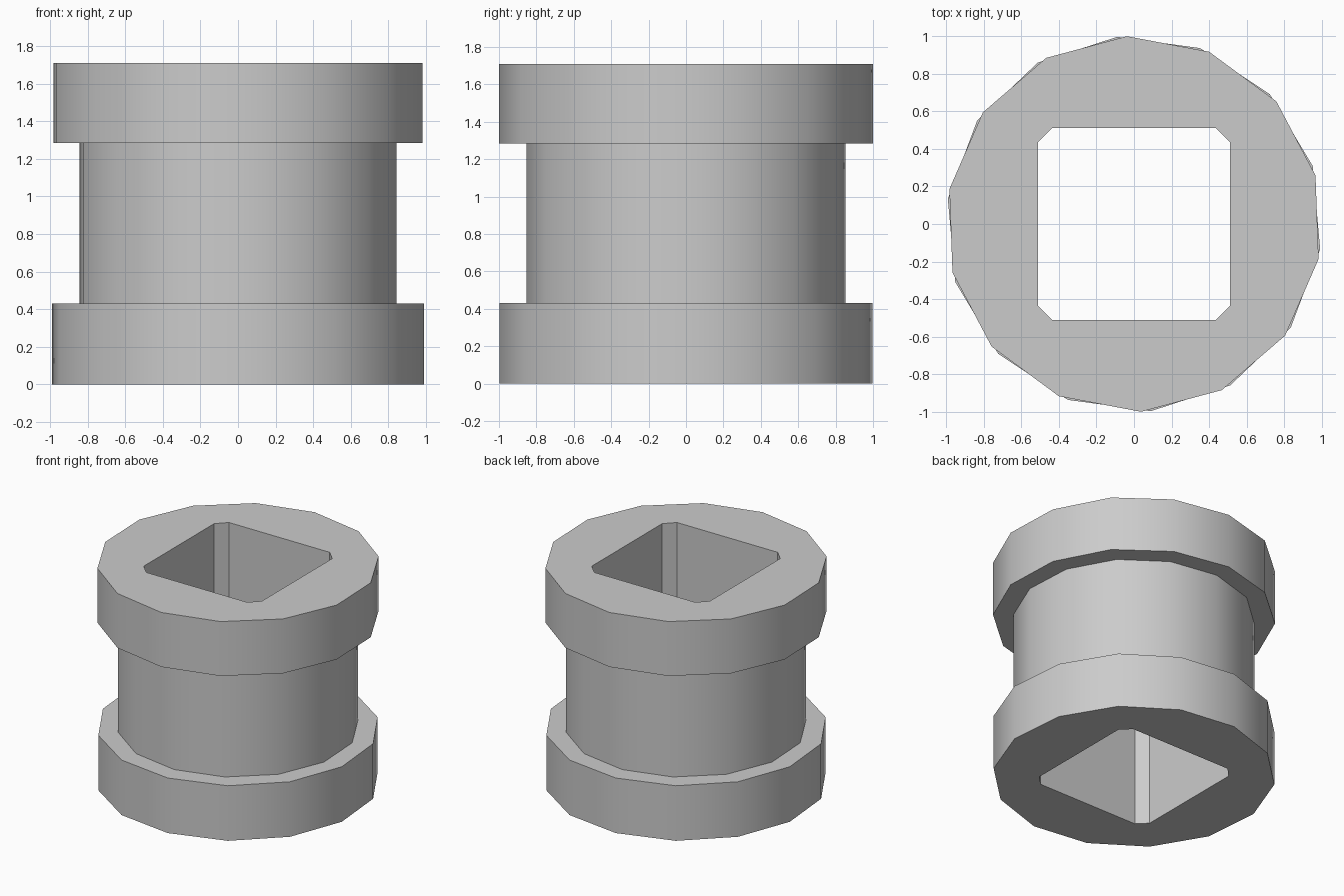
import bpy, bmesh, math

cube = bpy.data.objects.get("Cube")
if cube:
    bpy.data.objects.remove(cube, do_unlink=True)

SIDES = 14
HEIGHT = 1.71

grey = bpy.data.materials.new("plain_grey")
grey.use_nodes = True
grey.diffuse_color = (0.6, 0.6, 0.6, 1)
grey.node_tree.nodes["Principled BSDF"].inputs["Base Color"].default_value = (0.6, 0.6, 0.6, 1)


def add_object(name, bm):
    bmesh.ops.recalc_face_normals(bm, faces=bm.faces)
    mesh = bpy.data.meshes.new(name)
    bm.to_mesh(mesh)
    bm.free()
    mesh.materials.append(grey)
    obj = bpy.data.objects.new(name, mesh)
    bpy.context.collection.objects.link(obj)
    return obj


def ring(bm, z, radius, phase):
    angles = [math.radians(phase) + math.tau * i / SIDES for i in range(SIDES)]
    return [bm.verts.new((radius * math.cos(a), radius * math.sin(a), z)) for a in angles]


# Spool body: two wide flanges around a narrower waist
bm = bmesh.new()
profile = [(0, 1, 18), (0.43, 1, 18), (0.43, 0.855, 16), (1.285, 0.855, 16),
           (1.285, 1, 15), (HEIGHT, 1, 15)]
rings = [ring(bm, *level) for level in profile]
for low, high in zip(rings, rings[1:]):
    for i in range(SIDES):
        j = (i + 1) % SIDES
        bm.faces.new((low[i], low[j], high[j], high[i]))
bm.faces.new(rings[0])
bm.faces.new(rings[-1])
spool = add_object("spool_body", bm)

# Square bore with clipped corners
bm = bmesh.new()
bmesh.ops.create_cube(bm, size=1)
for v in bm.verts:
    v.co.x *= 1.02
    v.co.y *= 1.02
    v.co.z = v.co.z * 3 + HEIGHT / 2
upright = [e for e in bm.edges if abs(e.verts[0].co.z - e.verts[1].co.z) > 1]
bmesh.ops.bevel(bm, geom=upright, offset=0.075, offset_type='OFFSET', segments=1,
                profile=0.5, affect='EDGES')
cutter = add_object("bore_cutter", bm)
cutter.hide_render = True

cut = spool.modifiers.new("bore", 'BOOLEAN')
cut.operation = 'DIFFERENCE'
cut.solver = 'EXACT'
cut.object = cutter

bpy.ops.object.select_all(action='DESELECT')
spool.select_set(True)
bpy.context.view_layer.objects.active = spool
bpy.ops.object.modifier_apply(modifier=cut.name)
bpy.data.objects.remove(cutter, do_unlink=True)
bpy.ops.object.shade_smooth_by_angle(angle=math.radians(32))
